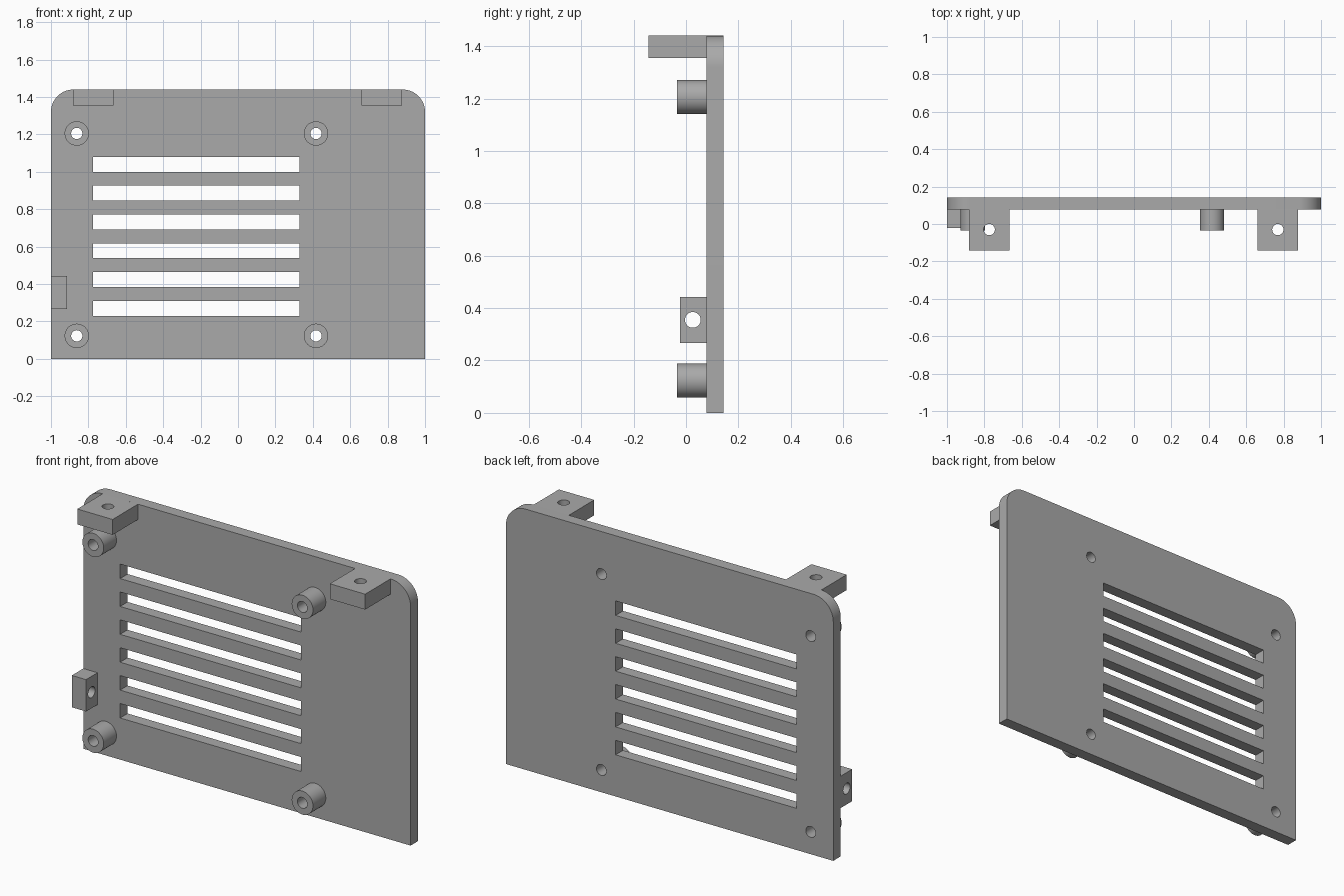
import bpy, bmesh, math
from mathutils import Matrix

cube = bpy.data.objects.get("Cube")
if cube:
    bpy.data.objects.remove(cube, do_unlink=True)

GREY = (0.40, 0.40, 0.40, 1)
grey = bpy.data.materials.new("matte grey")
grey.use_nodes = True
grey.diffuse_color = GREY
grey.node_tree.nodes["Principled BSDF"].inputs["Base Color"].default_value = GREY

# Axis mappings: which world axes the flat outline lies in
FLAT = Matrix.Identity(3)
FACING_FRONT = Matrix.Rotation(math.radians(90), 3, 'X')
FACING_SIDE = Matrix(((0, 0, 1), (1, 0, 0), (0, 1, 0)))


def rect(x0, x1, y0, y1):
    return [(x0, y0), (x1, y0), (x1, y1), (x0, y1)]


def arc(cx, cy, r, start=0, sweep=360, steps=48):
    count = steps if sweep == 360 else steps + 1
    angles = [math.radians(start + sweep * i / steps) for i in range(count)]
    return [(cx + r * math.cos(a), cy + r * math.sin(a)) for a in angles]


def extrude(name, outlines, low, high, axes):
    """Fill the outlines (inner ones become holes) and extrude from low to high."""
    curve = bpy.data.curves.new(name, 'CURVE')
    curve.dimensions = '2D'
    curve.fill_mode = 'BOTH'
    curve.extrude = (high - low) / 2
    for points in outlines:
        spline = curve.splines.new('POLY')
        spline.points.add(len(points) - 1)
        for p, (x, y) in zip(spline.points, points):
            p.co = (x, y, 0, 1)
        spline.use_cyclic_u = True
    source = bpy.data.objects.new(name + "_outline", curve)
    mesh = bpy.data.meshes.new_from_object(source)
    bpy.data.objects.remove(source)
    bpy.data.curves.remove(curve)

    # Place along the extrusion axis and weld into a clean solid
    direction = axes @ Matrix.Identity(3).col[2]
    sign = 1 if sum(direction) > 0 else -1
    bm = bmesh.new()
    bm.from_mesh(mesh)
    bmesh.ops.transform(bm, matrix=axes.to_4x4(), verts=bm.verts)
    bmesh.ops.translate(bm, vec=direction * sign * (low + high) / 2, verts=bm.verts)
    bmesh.ops.remove_doubles(bm, verts=bm.verts, dist=1e-5)
    bmesh.ops.recalc_face_normals(bm, faces=bm.faces)
    bm.to_mesh(mesh)
    bm.free()
    mesh.materials.clear()
    mesh.materials.append(grey)

    obj = bpy.data.objects.new(name, mesh)
    bpy.context.collection.objects.link(obj)
    bpy.ops.object.select_all(action='DESELECT')
    obj.select_set(True)
    bpy.context.view_layer.objects.active = obj
    bpy.ops.object.shade_smooth_by_angle(angle=math.radians(30))
    return obj


HEIGHT, DEPTH, FACE = 1.44, 0.143, 0.078
CORNER, HOLE = 0.12, 0.03
mounts = [(x, z) for x in (-0.862, 0.417) for z in (0.123, 1.205)]

# Panel with rounded top corners, vent slots and screw holes
border = [(-1, 0), (1, 0)]
border += arc(1 - CORNER, HEIGHT - CORNER, CORNER, 0, 90, 16)
border += arc(CORNER - 1, HEIGHT - CORNER, CORNER, 90, 90, 16)
slots = [rect(-0.775, 0.33, z, z + 0.08) for z in (0.23 + 0.154 * i for i in range(6))]
holes = [arc(x, z, HOLE) for x, z in mounts]
extrude("panel", [border] + slots + holes, FACE, DEPTH, FACING_FRONT)

# Hollow standoffs around the screw holes
for (x, z), place in zip(mounts, ("lower_right", "upper_right", "lower_left", "upper_left")):
    extrude("standoff_" + place, [arc(x, z, 0.065), arc(x, z, HOLE)],
            -0.034, FACE, FACING_FRONT)

# Drilled tabs flush with the top edge
for x, side in ((-0.774, "right"), (0.769, "left")):
    extrude("top_tab_" + side,
            [rect(x - 0.108, x + 0.108, -DEPTH, FACE), arc(x, -0.03, HOLE)],
            1.355, HEIGHT, FLAT)

# Drilled tab flush with the right edge
extrude("side_tab", [rect(-0.022, FACE, 0.267, 0.443), arc(0.026, 0.355, HOLE)],
        -1, -0.913, FACING_SIDE)
